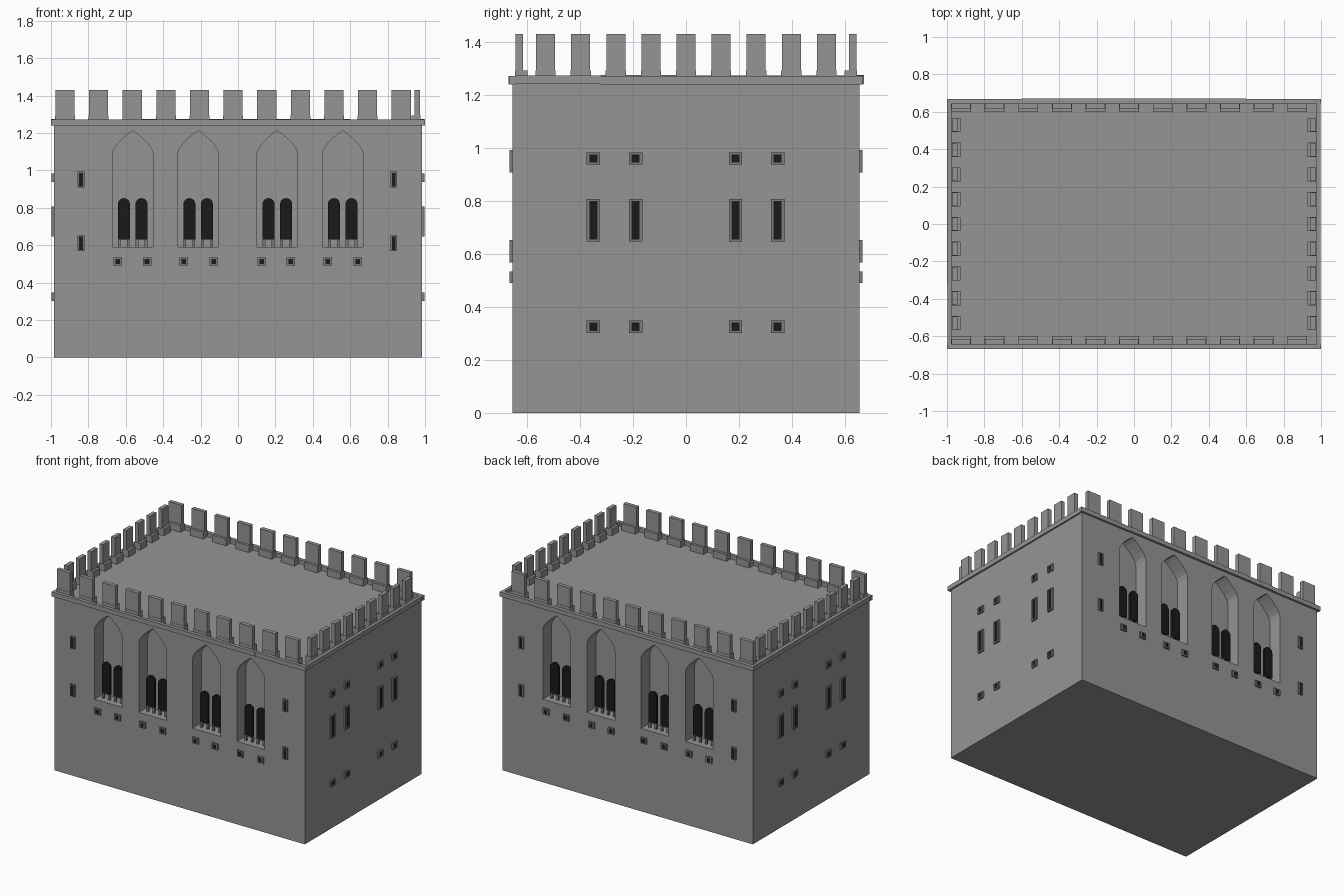
import bpy, bmesh, math, random
from mathutils import Matrix, Vector

if "Cube" in bpy.data.objects:
    bpy.data.objects.remove(bpy.data.objects["Cube"])

random.seed(4)
HX, HY, H = 0.985, 0.655, 1.245        # half sizes and height of the body


def material(name, v):
    m = bpy.data.materials.new(name)
    m.diffuse_color = (v, v, v, 1)
    m.use_nodes = True
    m.node_tree.nodes["Principled BSDF"].inputs["Base Color"].default_value = m.diffuse_color
    return m


stone = material("stone", 0.3)
trim = material("trim_stone", 0.2)
dark = material("dark_opening", 0.01)

# Wall frames: local (along wall, outward, up) to world
FRONT = Matrix(((1, 0, 0, 0), (0, -1, 0, -HY), (0, 0, 1, 0), (0, 0, 0, 1)))
RIGHT = Matrix(((0, 1, 0, HX), (1, 0, 0, 0), (0, 0, 1, 0), (0, 0, 0, 1)))
LONG = (FRONT, Matrix.Diagonal((1, -1, 1, 1)) @ FRONT)
SHORT = (RIGHT, Matrix.Diagonal((-1, 1, 1, 1)) @ RIGHT)


def box(bm, walls, u0, u1, o0, o1, z0, z1):
    m = Matrix.Translation(((u0 + u1) / 2, (o0 + o1) / 2, (z0 + z1) / 2))
    s = Matrix.Diagonal((u1 - u0, o1 - o0, z1 - z0, 1))
    for wall in walls:
        bmesh.ops.create_cube(bm, size=1, matrix=wall @ m @ s)


def prism(bm, walls, half, cx, o0, o1):
    """Extrude a symmetric outline, given as its right half from sill to apex."""
    outline = half + [(-u, z) for u, z in reversed(half) if u > 1e-6]
    for wall in walls:
        f = bm.faces.new([bm.verts.new(wall @ Vector((cx + u, o0, z))) for u, z in outline])
        ext = bmesh.ops.extrude_face_region(bm, geom=[f])
        vs = [v for v in ext["geom"] if isinstance(v, bmesh.types.BMVert)]
        bmesh.ops.translate(bm, verts=vs, vec=wall.to_3x3() @ Vector((0, o1 - o0, 0)))


def finish(name, bm, mat):
    bmesh.ops.recalc_face_normals(bm, faces=bm.faces[:])
    me = bpy.data.meshes.new(name)
    bm.to_mesh(me)
    bm.free()
    ob = bpy.data.objects.new(name, me)
    bpy.context.collection.objects.link(ob)
    me.materials.append(mat)
    return ob


# Main block with pointed niches cut into the long walls
NICHES = (-0.563, -0.213, 0.21, 0.56)
POINTED = [(0.109, 0.59), (0.109, 1.085), (0.102, 1.112), (0.08, 1.143),
           (0.05, 1.173), (0.02, 1.199), (0, 1.212)]
bm = bmesh.new()
box(bm, [FRONT], -HX, HX, -2 * HY, 0, 0, H)
body = finish("main_block", bm, stone)

bm = bmesh.new()
for c in NICHES:
    prism(bm, LONG, POINTED, c, -0.1, 0.05)
cutter = finish("niche_cutter", bm, stone)
cutter.hide_render = True
mod = body.modifiers.new("niches", 'BOOLEAN')
mod.operation, mod.solver, mod.object = 'DIFFERENCE', 'EXACT', cutter
bpy.context.view_layer.objects.active = body
bpy.ops.object.modifier_apply(modifier=mod.name)
bpy.data.objects.remove(cutter)

# Paired round-headed lights in each niche, standing on small posts
ROUND = [(0.032, 0.63)] + [(0.032 * math.cos(a * math.pi / 12), 0.819 + 0.032 * math.sin(a * math.pi / 12))
                           for a in range(7)]
lights, posts = bmesh.new(), bmesh.new()
for c in NICHES:
    for s in (-0.047, 0.047):
        prism(lights, LONG, ROUND, c + s, -0.058, -0.04)
        for e in (-0.024, 0.024):
            box(posts, LONG, c + s + e - 0.007, c + s + e + 0.007, -0.056, -0.042, 0.59, 0.635)
finish("arched_lights", lights, dark)
finish("light_posts", posts, trim)

# Small framed windows
frames, panes = bmesh.new(), bmesh.new()


def window(walls, u, z, w, h, t):
    w, h, tz = w / 2, h / 2, t * 0.75
    a, b = -0.005, 0.011
    box(frames, walls, u - w, u - w + t, a, b, z - h, z + h)
    box(frames, walls, u + w - t, u + w, a, b, z - h, z + h)
    box(frames, walls, u - w + t, u + w - t, a, b, z - h, z - h + tz)
    box(frames, walls, u - w + t, u + w - t, a, b, z + h - tz, z + h)
    box(panes, walls, u - w + t, u + w - t, a, 0.006, z - h + tz, z + h - tz)


for u in (-0.84, 0.833):
    for z in (0.95, 0.61):
        window(LONG, u, z, 0.036, 0.085, 0.008)
for u in (-0.643, -0.486, -0.29, -0.13, 0.127, 0.282, 0.48, 0.64):
    window(LONG, u, 0.512, 0.046, 0.043, 0.01)
for u in (-0.35, -0.19, 0.187, 0.346):
    window(SHORT, u, 0.96, 0.05, 0.046, 0.01)
    window(SHORT, u, 0.727, 0.05, 0.16, 0.01)
    window(SHORT, u, 0.325, 0.05, 0.046, 0.01)
finish("window_frames", frames, trim)
finish("window_panes", panes, dark)

# Cornice of slightly uneven stones
bm = bmesh.new()
for walls, half, n, out in ((LONG, 1.0, 5, 0.016), (SHORT, HY - 0.01, 4, 0.014)):
    step = 2 * half / n
    for wall in walls:
        for i in range(n):
            j = random.uniform(-0.003, 0.001)
            u = -half + i * step
            box(bm, [wall], u, u + step, -0.01, out + j, 1.242 + j, 1.274 + j)
finish("cornice", bm, stone)

# Merlons with a stepped foot on the inner side
bm = bmesh.new()
front_row = [-0.925 + 0.1798 * i for i in range(11)]
side_row = [-0.53 + 0.1325 * i for i in range(9)]
for walls, row, w in ((LONG, front_row, 0.053), (SHORT, side_row, 0.038)):
    for u in row:
        box(bm, walls, u - w + 0.002, u + w - 0.002, -0.04, -0.012, 1.29, 1.43)
        box(bm, walls, u - w, u + w, -0.057, -0.01, 1.24, 1.293)
finish("merlons", bm, stone)
